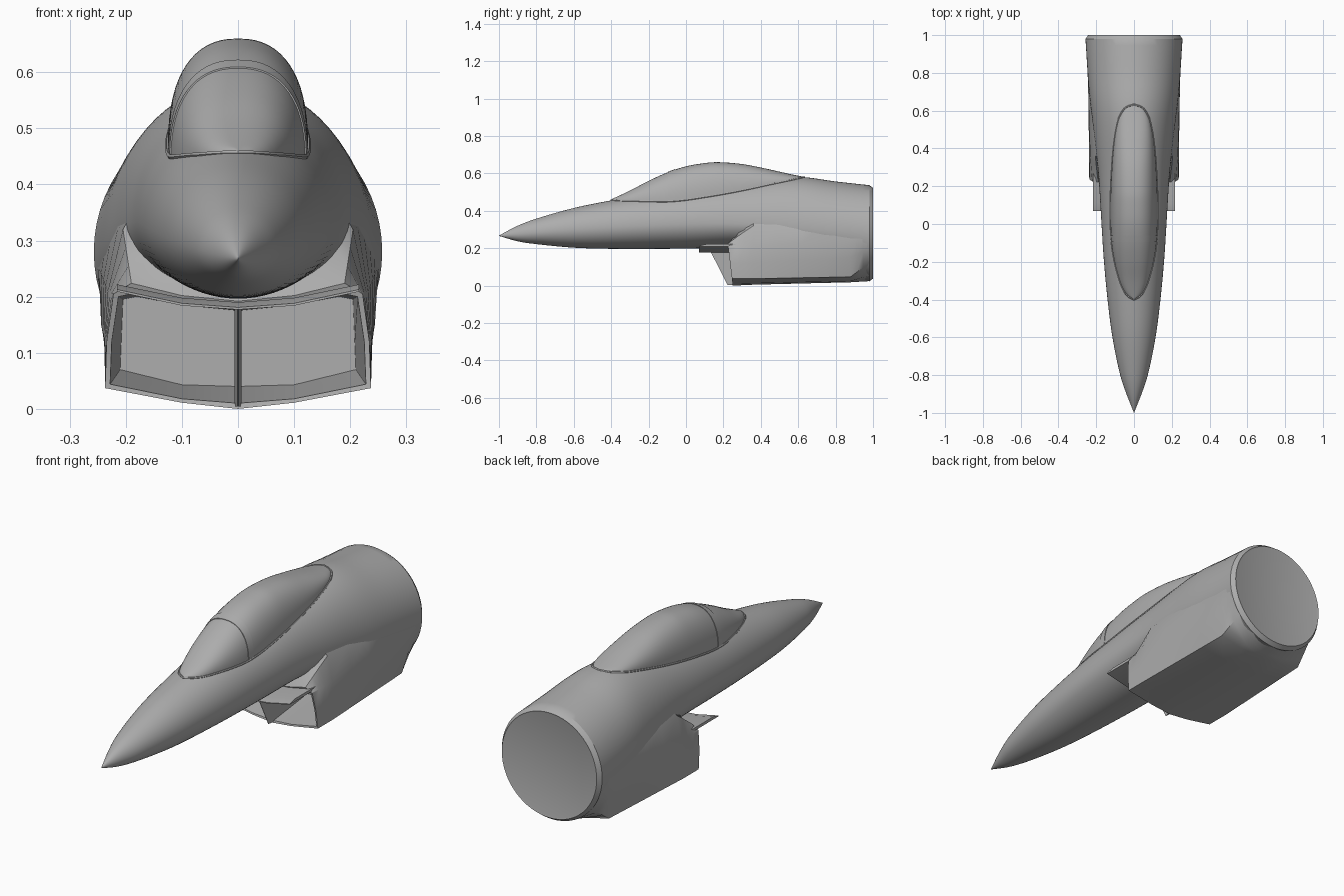
import bpy, bmesh, math

if "Cube" in bpy.data.objects:
    bpy.data.objects.remove(bpy.data.objects["Cube"])

grey = bpy.data.materials.new("airframe grey")
grey.diffuse_color = (0.42, 0.42, 0.42, 1)
grey.use_nodes = True
grey.node_tree.nodes["Principled BSDF"].inputs["Base Color"].default_value = grey.diffuse_color


def curve(table, y):
    """Smooth interpolation through (y, value) pairs."""
    n = len(table)
    y = min(max(y, table[0][0]), table[-1][0])
    i = next(k for k in range(n - 1) if y <= table[k + 1][0])

    def slope(k):
        a, b = table[max(k - 1, 0)], table[min(k + 1, n - 1)]
        return (b[1] - a[1]) / (b[0] - a[0])
    (y0, v0), (y1, v1) = table[i], table[i + 1]
    h = y1 - y0
    t = (y - y0) / h
    return ((2*t**3 - 3*t*t + 1) * v0 + (t**3 - 2*t*t + t) * h * slope(i)
            + (3*t*t - 2*t**3) * v1 + (t**3 - t*t) * h * slope(i + 1))


def loft(name, rings, angle=30):
    bm = bmesh.new()
    vr = [[bm.verts.new(p) for p in r] for r in rings]
    for a, b in zip(vr, vr[1:]):
        for i in range(len(a)):
            j = (i + 1) % len(a)
            bm.faces.new((a[i], a[j], b[j], b[i]))
    bm.faces.new(vr[0])
    bm.faces.new(vr[-1])
    bmesh.ops.remove_doubles(bm, verts=bm.verts, dist=1e-5)
    bmesh.ops.recalc_face_normals(bm, faces=bm.faces)
    me = bpy.data.meshes.new(name)
    bm.to_mesh(me)
    bm.free()
    me.materials.append(grey)
    ob = bpy.data.objects.new(name, me)
    bpy.context.collection.objects.link(ob)
    bpy.ops.object.select_all(action='DESELECT')
    ob.select_set(True)
    bpy.context.view_layer.objects.active = ob
    bpy.ops.object.shade_smooth_by_angle(angle=math.radians(angle))
    return ob


def span(a, b, n):
    return [a + (b - a) * i / n for i in range(n + 1)]


# Fuselage guide lines: half width, top, widest height, bottom
WIDTH = [(-1, 0), (-.9, .04), (-.8, .073), (-.6, .114), (-.4, .14), (-.2, .159),
         (0, .172), (.2, .184), (.3, .192), (.5, .215), (.7, .238), (.98, .257)]
TOP = [(-1, .268), (-.9, .32), (-.8, .358), (-.6, .415), (-.42, .452), (-.2, .49),
       (0, .515), (.1, .53), (.3, .555), (.5, .578), (.63, .58), (.8, .557), (.98, .537)]
MID = [(-1, .267), (-.6, .3), (0, .33), (.3, .33), (.7, .3), (.98, .28)]
BOTTOM = [(-1, .266), (-.9, .237), (-.8, .222), (-.6, .203), (-.4, .197),
          (0, .198), (.3, .205), (.5, .185), (.7, .1), (.98, .023)]


def body_ring(y, s=1, at=None):
    w, zt, zm, zb = (curve(t, y) for t in (WIDTH, TOP, MID, BOTTOM))
    pts = []
    for k in range(64):
        a = 2 * math.pi * k / 64
        r = (zt - zm) if math.sin(a) > 0 else (zm - zb)
        pts.append((w * s * math.cos(a), y if at is None else at, zm + r * s * math.sin(a)))
    return pts


def body_z(x, y):
    w, zt, zm = (curve(t, y) for t in (WIDTH, TOP, MID))
    return zm + (zt - zm) * math.sqrt(max(0, 1 - (x / w) ** 2))


# Fuselage with chamfered rear rim
rings = [body_ring(y) for y in span(-1, -.8, 10) + span(-.77, .98, 50)]
rings += [body_ring(.98, .945, 1.0), body_ring(.98, .92, .998)]
loft("fuselage", rings)

# Canopy glass, windscreen and the bow between them
CAN_W = [(-.4, 0), (-.385, .028), (-.35, .055), (-.3, .076), (-.2, .103), (-.09, .12),
         (.1, .125), (.3, .117), (.45, .103), (.55, .083), (.6, .058), (.62, .037), (.632, 0)]
CAN_T = [(-.42, .452), (-.3, .508), (-.2, .56), (-.1, .605), (0, .638), (.1, .655),
         (.17, .66), (.3, .65), (.43, .625), (.55, .598), (.632, .581)]


def canopy_ring(y, grow=0.0):
    w = max(curve(CAN_W, y), .001)
    top = max(curve(CAN_T, y), body_z(0, y)) + grow
    base = body_z(w, y) - .006
    w += grow
    p = 2 / 2.35
    pts = []
    for k in range(33):
        a = math.pi * k / 32
        c, s = math.cos(a), max(math.sin(a), 0)
        pts.append((math.copysign(w * abs(c) ** p, c), y, base + (top - base) * s ** p))
    return pts


loft("windscreen", [canopy_ring(y) for y in span(-.4, -.34, 8) + span(-.32, -.09, 12)])
loft("canopy", [canopy_ring(y) for y in span(-.065, .5, 28) + span(.52, .632, 14)])
loft("canopy_bow", [canopy_ring(y, .0025) for y in (-.095, -.078, -.06)])

# Thin rail following the canopy edge
side = [(curve(CAN_W, y), y) for y in span(-.4, -.34, 8) + span(-.32, .52, 40) + span(.54, .632, 12)]
edge = side + [(-x, y) for x, y in side[-2:0:-1]]
rail = []
for i, (x, y) in enumerate(edge):
    a, b = edge[i - 1], edge[(i + 1) % len(edge)]
    dx, dy = b[0] - a[0], b[1] - a[1]
    d = math.hypot(dx, dy) or 1
    nx, ny = dy / d, -dx / d
    z = body_z(x, y)
    rail.append([(x + nx * r * math.cos(q), y + ny * r * math.cos(q), z + r * math.sin(q))
                 for r, q in ((.005, math.pi * k / 3) for k in range(6))])
loft("canopy_rail", rail + [rail[0]], 50)


# Intake: inner duct, lip and outer shell in one loft of mirrored half sections
def mirrored(half, y, sweep=0.0):
    full = half + [(-x, z) for x, z in half[-2:0:-1]]
    return [(x, y - sweep * z, z) for x, z in full]


duct_back = [(0, .04), (.1, .043), (.21, .07), (.208, .12), (.205, .195), (.18, .2), (.1, .185), (0, .175)]
lip_inner = [(0, .01), (.1, .018), (.228, .044), (.225, .12), (.213, .2), (.18, .207), (.1, .19), (0, .182)]
lip_outer = [(0, 0), (.1, .011), (.237, .037), (.234, .12), (.222, .205), (.19, .224), (.1, .202), (0, .192)]
shoulder = [(0, .005), (.1, .013), (.237, .037), (.238, .12), (.232, .21), (.205, .32), (.16, .4), (0, .45)]
aft = [(0, .018), (.11, .024), (.222, .047), (.244, .15), (.248, .25), (.24, .34), (.17, .42), (0, .45)]
tail = [(.256 * math.cos(math.radians(a)), .28 + .256 * math.sin(math.radians(a)))
        for a in (-62, -38, -20, -5, 10, 40)]
tail = [(0, .024)] + tail + [(0, .45)]


def blend(a, b, t):
    return [(p[0] + (q[0] - p[0]) * t, p[1] + (q[1] - p[1]) * t) for p, q in zip(a, b)]


rings = [mirrored(duct_back, .5), mirrored(lip_inner, .253, .12), mirrored(lip_outer, .25, .12)]
rings += [mirrored(blend(lip_outer, shoulder, t), .25 + .11 * t, .12 * (1 - t)) for t in (.33, .67, 1)]
rings += [mirrored(blend(shoulder, aft, t), .36 + .52 * t) for t in (.25, .5, .75, 1)]
rings += [mirrored(blend(aft, tail, t), .88 + .1 * t) for t in (.33, .67, 1)]
loft("intake", rings, 28)

# Splitter plate above the intake mouth
under = [(0, .177), (.1, .184), (.216, .209)]
over = [(.216, .222), (.1, .198), (0, .19)]
loft("splitter_plate", [mirrored(blend(under + over, under + under[::-1], f), y)
                        for y, f in ((.07, .7), (.11, 0), (.32, 0))], 20)

# Central vane dividing the mouth, with a raked knife edge
vane = []
for y_top, y_bot, h in ((.13, .222, .001), (.17, .262, .006), (.5, .5, .006)):
    vane.append([(-h, y_top, .185), (h, y_top, .185), (h, y_bot, .004), (-h, y_bot, .004)])
for ring in vane[2:]:
    ring[2], ring[3] = (.006, .5, .012), (-.006, .5, .012)
loft("intake_vane", vane, 20)
